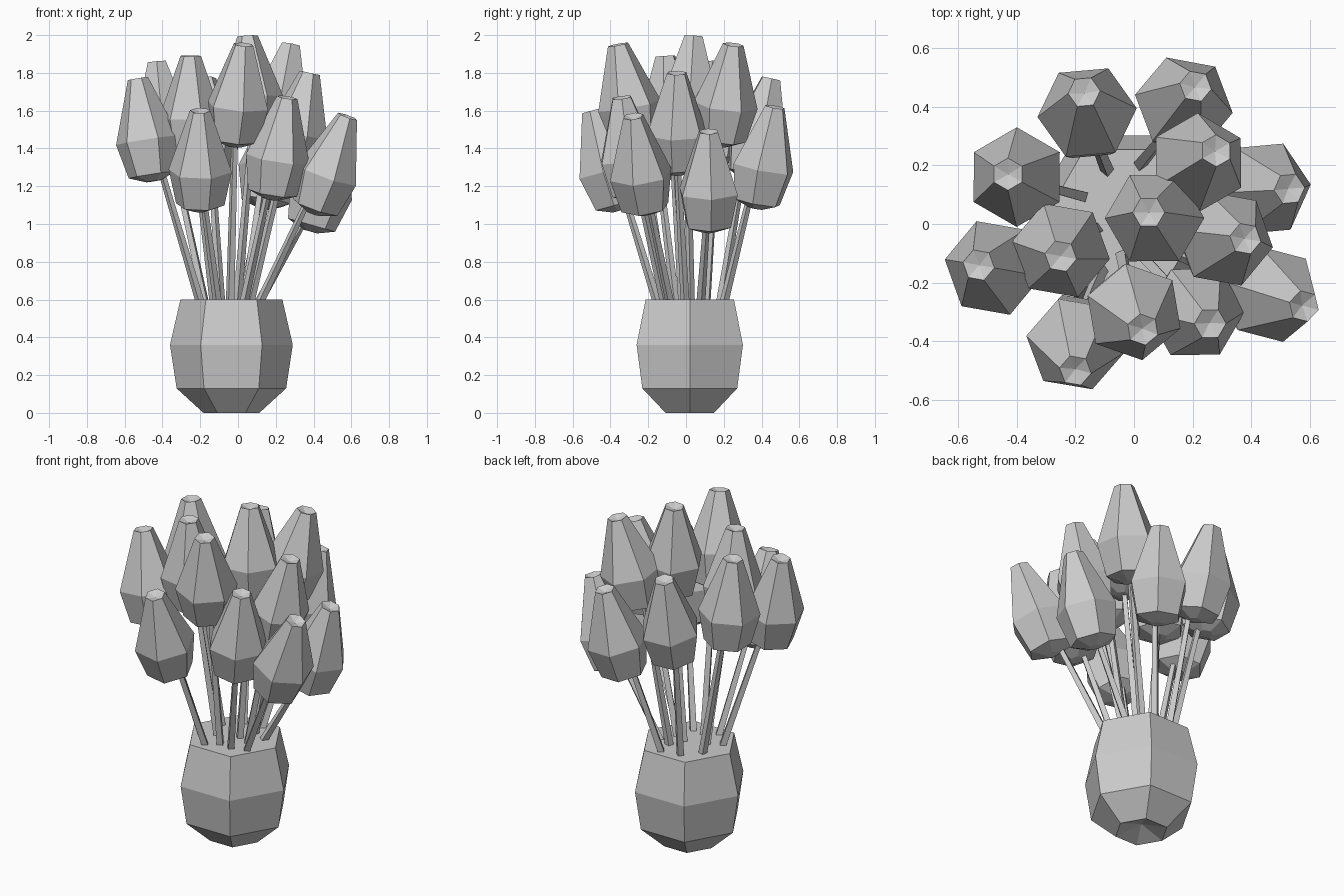
import bpy, bmesh, math
from mathutils import Vector

if "Cube" in bpy.data.objects:
    bpy.data.objects.remove(bpy.data.objects["Cube"])

VASE = Vector((-0.035, 0.02, 0))


def loft(name, rings, sides, origin, axis=Vector((0, 0, 1)), spin=0.0):
    """Flat-faced solid from (radius, distance along axis) rings; radius 0 makes a point."""
    bm = bmesh.new()
    turn = Vector((0, 0, 1)).rotation_difference(axis)
    loops = []
    for r, h in rings:
        n = 1 if r == 0 else sides
        loops.append([bm.verts.new(origin + turn @ Vector((
            r * math.cos(spin + math.tau * i / sides),
            r * math.sin(spin + math.tau * i / sides), h))) for i in range(n)])
    for a, b in zip(loops, loops[1:]):
        for i in range(sides):
            j = (i + 1) % sides
            if len(b) == 1:
                bm.faces.new((a[i], a[j], b[0]))
            elif len(a) == 1:
                bm.faces.new((a[0], b[j], b[i]))
            else:
                bm.faces.new((a[i], a[j], b[j], b[i]))
    for loop in (loops[0], loops[-1]):
        if len(loop) > 1:
            bm.faces.new(loop)
    bmesh.ops.recalc_face_normals(bm, faces=bm.faces)
    mesh = bpy.data.meshes.new(name)
    bm.to_mesh(mesh)
    bm.free()
    obj = bpy.data.objects.new(name, mesh)
    bpy.context.collection.objects.link(obj)
    return obj


# Six-sided vase, hollowed underneath and filled level with its rim
loft("vase", [(0, 0.05), (0.148, 0), (0.29, 0.13), (0.325, 0.36), (0.27, 0.6)], 6, VASE)

# Tulips: belly x, y, tip x, y, tip height, spin in degrees
TULIPS = [
    (-0.40, 0.16, -0.43, 0.17, 1.86, 30),
    (-0.16, 0.38, -0.17, 0.45, 1.77, 5),
    (0.17, 0.41, 0.21, 0.47, 1.62, -10),
    (0.22, 0.21, 0.28, 0.25, 1.95, 30),
    (0.44, 0.12, 0.53, 0.12, 1.49, 5),
    (0.31, -0.05, 0.38, -0.05, 1.80, -10),
    (0.07, 0.02, 0.05, 0.04, 1.995, 0),
    (0.47, -0.24, 0.58, -0.28, 1.57, -15),
    (0.21, -0.30, 0.26, -0.34, 1.67, 0),
    (0.00, -0.30, 0.03, -0.36, 1.95, -20),
    (-0.20, -0.41, -0.20, -0.50, 1.60, -10),
    (-0.25, -0.09, -0.25, -0.11, 1.89, -10),
    (-0.48, -0.15, -0.53, -0.14, 1.77, -10),
]
LENGTH, BELLY = 0.55, 0.22
BUD = [(0.04, 0), (0.13, 0.035), (0.17, BELLY), (0.055, LENGTH), (0, LENGTH - 0.02)]

for k, (bx, by, tx, ty, tz, spin) in enumerate(TULIPS, 1):
    # Leaning bud with a dimpled top
    dx, dy = tx - bx, ty - by
    rise = math.sqrt((LENGTH - BELLY) ** 2 - dx * dx - dy * dy)
    axis = Vector((dx, dy, rise)).normalized()
    base = Vector((tx, ty, tz)) - axis * LENGTH
    loft(f"tulip_bud_{k}", BUD, 6, base, axis, math.radians(spin))
    # Thin tapered stem from the vase into the inner side of the bud
    root = VASE + Vector((base.x * 0.36, base.y * 0.48, 0.57))
    top = Vector((base.x * 0.9, base.y * 0.9, base.z + 0.04))
    stem = top - root
    loft(f"stem_{k}", [(0.024, 0), (0.018, stem.length)], 4, root,
         stem.normalized(), math.radians(spin))
